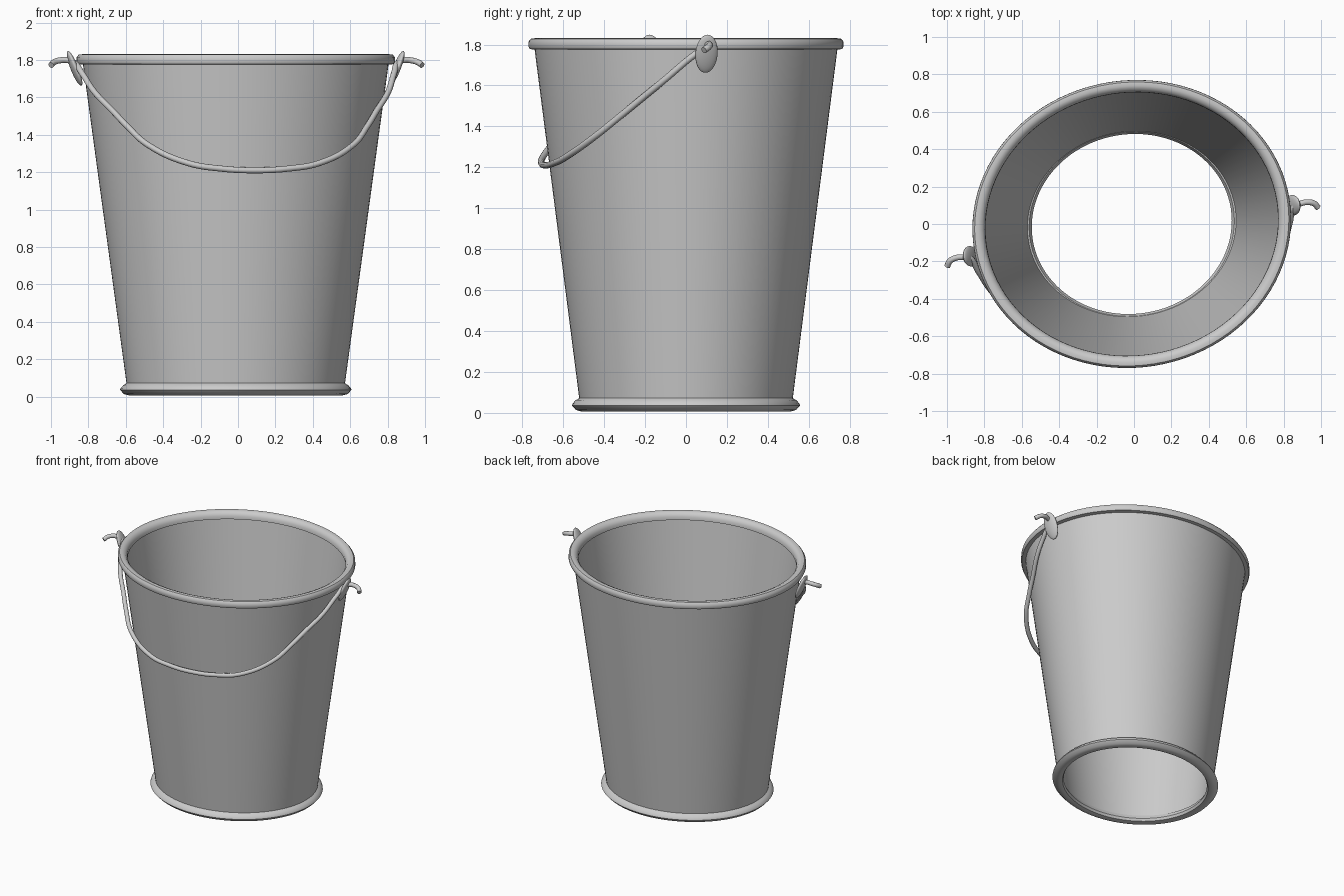
import bpy, bmesh, math
from mathutils import Vector

if "Cube" in bpy.data.objects:
    bpy.data.objects.remove(bpy.data.objects["Cube"])

TURN = math.radians(9)          # the oval and handle axis are turned slightly
CENTRE = (-0.012, 0.0, 0.0)


def smooth(ob, angle=40):
    bpy.context.view_layer.objects.active = ob
    for o in bpy.context.selected_objects:
        o.select_set(False)
    ob.select_set(True)
    bpy.ops.object.shade_smooth_by_angle(angle=math.radians(angle))


def oval_lathe(name, profile, segments=96):
    """Sweep a closed (x radius, y radius, z) profile round an oval."""
    bm = bmesh.new()
    rings = []
    for i in range(segments):
        a = 2 * math.pi * i / segments
        rings.append([bm.verts.new((rx * math.cos(a), ry * math.sin(a), z))
                      for rx, ry, z in profile])
    n = len(profile)
    for i in range(segments):
        p, q = rings[i], rings[(i + 1) % segments]
        for j in range(n):
            k = (j + 1) % n
            bm.faces.new((p[j], q[j], q[k], p[k]))
    bmesh.ops.recalc_face_normals(bm, faces=bm.faces)
    me = bpy.data.meshes.new(name)
    bm.to_mesh(me)
    bm.free()
    ob = bpy.data.objects.new(name, me)
    bpy.context.collection.objects.link(ob)
    ob.location = CENTRE
    ob.rotation_euler.z = TURN
    smooth(ob)
    return ob


# Tapered wall, open at the bottom
oval_lathe("bucket_wall", [
    (0.580, 0.515, 0.03), (0.822, 0.741, 1.80),
    (0.797, 0.716, 1.80), (0.555, 0.490, 0.03)])

# Rolled rim at the top
oval_lathe("top_rim", [
    (0.822, 0.739, 1.775), (0.848, 0.762, 1.778), (0.854, 0.768, 1.79),
    (0.853, 0.767, 1.815), (0.842, 0.757, 1.828), (0.822, 0.737, 1.831),
    (0.800, 0.717, 1.822), (0.786, 0.703, 1.800), (0.784, 0.702, 1.775)])

# Flared foot ring
oval_lathe("foot_ring", [
    (0.585, 0.520, 0.072), (0.602, 0.538, 0.062), (0.618, 0.553, 0.045),
    (0.620, 0.556, 0.036), (0.600, 0.536, 0.014), (0.570, 0.508, 0.006),
    (0.545, 0.488, 0.012), (0.536, 0.480, 0.030), (0.550, 0.492, 0.060)])

# Handle frame: across the ears, then towards the front
ACROSS = Vector((math.cos(TURN), math.sin(TURN), 0))
BACK = Vector((-math.sin(TURN), math.cos(TURN), 0))
MIDDLE = Vector((-0.012, -0.04, 0))


def place(u, v, z):
    return MIDDLE + ACROSS * u + BACK * v + Vector((0, 0, z))


# Hanging wire bail with a hook at each end (half path, then mirrored)
half = [(1.004, -0.030, 1.772), (0.985, -0.004, 1.788), (0.950, 0.008, 1.798),
        (0.915, 0.006, 1.800), (0.880, -0.004, 1.788)]
half += [(u, -0.655 * w, 1.80 - 0.59 * w) for u, w in
         [(0.845, 0.12), (0.795, 0.29), (0.715, 0.46), (0.650, 0.60),
          (0.555, 0.77), (0.355, 0.935), (0.180, 0.985)]]
path = half + [(0, -0.655, 1.21)] + [(-u, v, z) for u, v, z in reversed(half)]
cu = bpy.data.curves.new("wire_handle", 'CURVE')
cu.dimensions = '3D'
cu.bevel_depth = 0.016
cu.bevel_resolution = 3
cu.resolution_u = 6
cu.use_fill_caps = True
sp = cu.splines.new('BEZIER')
sp.bezier_points.add(len(path) - 1)
for bp, c in zip(sp.bezier_points, path):
    bp.co = place(*c)
    bp.handle_left_type = bp.handle_right_type = 'AUTO'
handle = bpy.data.objects.new("wire_handle", cu)
bpy.context.collection.objects.link(handle)

# Oval ears, leaning outward over the rim
for side, label in ((1, "right"), (-1, "left")):
    bpy.ops.mesh.primitive_uv_sphere_add(
        segments=24, ring_count=16, radius=1,
        location=place(side * 0.872, 0.004, 1.755))
    ear = bpy.context.object
    ear.name = label + "_ear"
    ear.scale = (0.020, 0.055, 0.100)
    ear.rotation_euler = (0, side * 0.38, TURN)
    smooth(ear, 60)
